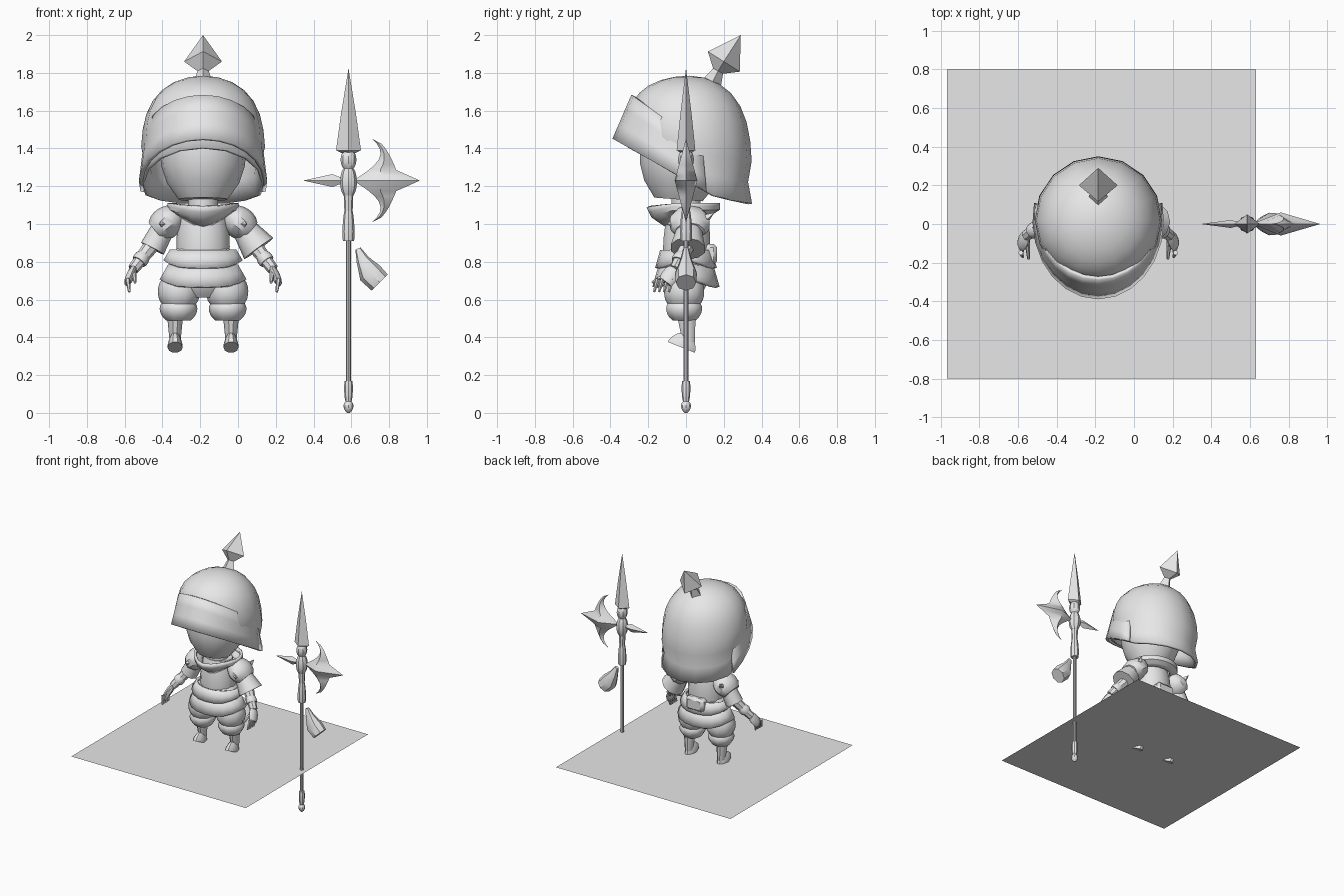
import bpy, bmesh, math
from math import sin, cos, pi
from mathutils import Vector, Matrix

cube = bpy.data.objects.get("Cube")
if cube:
    bpy.data.objects.remove(cube, do_unlink=True)

grey = bpy.data.materials.new("plain_grey")
grey.use_nodes = True
grey.diffuse_color = (.8, .8, .8, 1)
grey.node_tree.nodes["Principled BSDF"].inputs["Base Color"].default_value = grey.diffuse_color

FIGURE = Vector((-.185, 0, 0))   # centre line of the figure
POLE = Vector((.585, 0, 0))      # centre line of the polearm
WORLD = Vector()
FLOOR = .347


def finish(name, bm, thickness=0):
    bmesh.ops.remove_doubles(bm, verts=bm.verts, dist=.0005)
    bmesh.ops.recalc_face_normals(bm, faces=bm.faces)
    mesh = bpy.data.meshes.new(name)
    bm.to_mesh(mesh)
    bm.free()
    mesh.materials.append(grey)
    part = bpy.data.objects.new(name, mesh)
    bpy.context.collection.objects.link(part)
    if thickness:
        solidify = part.modifiers.new("thickness", "SOLIDIFY")
        solidify.thickness = thickness
        solidify.offset = 0
    bpy.ops.object.select_all(action="DESELECT")
    part.select_set(True)
    bpy.context.view_layer.objects.active = part
    bpy.ops.object.shade_smooth_by_angle(angle=math.radians(40))


def bridge(bm, rows, closed):
    for lower, upper in zip(rows, rows[1:]):
        count = len(lower)
        for i in range(count if closed else count - 1):
            j = (i + 1) % count
            bm.faces.new((lower[i], lower[j], upper[j], upper[i]))


def tube(name, joints, sides=10, flat=1, origin=FIGURE):
    """Capped loft through (point, radius) joints; flat scales its depth."""
    bm = bmesh.new()
    points = [Vector(point) for point, radius in joints]
    last = len(points) - 1
    rows = []
    for i, (point, radius) in enumerate(joints):
        along = (points[min(i + 1, last)] - points[max(i - 1, 0)]).normalized()
        across = Vector((0, 1, 0)).cross(along).normalized()
        depth = along.cross(across) * flat
        angles = [math.tau * k / sides for k in range(sides)]
        rows.append([bm.verts.new(origin + points[i] + (across * cos(a) + depth * sin(a)) * radius)
                     for a in angles])
    bridge(bm, rows, True)
    bm.faces.new(rows[0])
    bm.faces.new(rows[-1])
    finish(name, bm)


def spindle(name, start, end, start_radius, end_radius, bulge=0, **options):
    """Straight tapered limb that may swell in the middle."""
    steps = 6 if bulge else 1
    start, end = Vector(start), Vector(end)
    joints = []
    for k in range(steps + 1):
        t = k / steps
        swell = bulge * max(0, sin(pi * t)) ** .7
        joints.append((start.lerp(end, t), start_radius + (end_radius - start_radius) * t + swell))
    tube(name, joints, **options)


def shell(name, rule, steps, sides=18, span=math.tau):
    """Thin sheet: rule(angle from the front, height fraction) gives a point."""
    bm = bmesh.new()
    closed = span == math.tau
    columns = sides if closed else sides + 1
    rows = [[bm.verts.new(FIGURE + Vector(rule(span * (i / sides - .5), k / steps)))
             for i in range(columns)] for k in range(steps + 1)]
    bridge(bm, rows, closed)
    finish(name, bm, thickness=.02)


# Ground sheet
bm = bmesh.new()
bmesh.ops.create_grid(bm, x_segments=1, y_segments=1, size=.8,
                      matrix=Matrix.Translation((-.168, 0, FLOOR)))
finish("ground_sheet", bm)


# Helmet: dome over a slanted rim, with a raised visor
def rim_height(y):
    return max(1.22 - .57 * y, 1.17 - .2 * y)


def dome(angle, t):
    h = sin(pi / 2 * t)
    spread = math.sqrt(max(0, 1 - h ** 4)) - 3 * h * max(0, .3 - h)
    x, y = .32 * sin(angle), -.32 * cos(angle)
    low = rim_height(y)
    return x * spread, .02 + y * spread, low + (1.775 - low) * h


def visor(angle, t):
    low = rim_height(-.4 * cos(angle))
    high = 1.46 + .22 * cos(angle)
    return ((.33 - .03 * t) * sin(angle), .02 - (.4 - .1 * t) * cos(angle),
            low + (high - low) * t)


shell("helmet_dome", dome, steps=9, sides=16)
shell("helmet_visor", visor, steps=3, sides=14, span=pi * 1.14)
tube("helmet_finial", [((0, .14, 1.75), .05), ((0, .17, 1.81), .03),
                       ((0, .2, 1.86), .1), ((0, .29, 2), 0)], sides=4)

# Head and neck
spindle("head", (0, -.04, 1.13), (0, 0, 1.65), .13, .13, bulge=.1, sides=18)
spindle("neck", (0, 0, 1), (0, 0, 1.2), .08, .08)


# Pointed neck guard
def neck_guard(angle, t):
    front = max(0, cos(angle)) ** 3
    radius = .13 + .05 * min(1, t * 2)
    return (radius * sin(angle), .01 - (radius - .02 + .05 * front * t) * cos(angle),
            1.05 + .06 * t - .06 * front * (1 - .7 * t))


shell("neck_guard", neck_guard, steps=4)

# Torso armour with flared waist tiers
spindle("breastplate", (0, 0, .78), (0, .01, 1.08), .13, .11, bulge=.02, flat=.9, sides=14)
spindle("hips", (0, 0, .61), (0, 0, .78), .1, .16, bulge=.04, flat=.7)
for name, top, bottom, narrow, wide in (("waist_plate", .86, .765, .17, .205),
                                        ("skirt_plate", .78, .665, .18, .225)):
    def tier(angle, t):
        radius = narrow + (wide - narrow) * t
        lift = .04 * t * sin(angle) ** 4
        return radius * sin(angle), -.75 * radius * cos(angle), top + (bottom - top) * t + lift
    shell(name, tier, steps=2)
spindle("waist_lip", (0, 0, .84), (0, 0, .88), .17, .13, flat=.8, sides=18)

# Back pouch
bm = bmesh.new()
bmesh.ops.create_cube(bm, size=1, matrix=Matrix.LocRotScale(
    FIGURE + Vector((0, .12, .84)), None, Vector((.16, .09, .11))))
bmesh.ops.bevel(bm, geom=bm.edges[:], offset=.02, segments=1, affect="EDGES")
finish("back_pouch", bm)

for side, s in (("left", 1), ("right", -1)):
    # Legs
    thigh, knee, shin = s * .125, s * .13, s * .148
    spindle(side + "_breeches", (thigh, -.01, .71), (knee, -.01, .575), .09, .09, bulge=.022)
    spindle(side + "_knee_cuff", (knee, -.01, .58), (knee, -.01, .49), .09, .065, bulge=.02)
    spindle(side + "_calf", (shin, 0, .54), (shin, .015, .37), .045, .028, flat=1.2)
    spindle(side + "_foot", (shin, -.025, FLOOR), (shin, 0, .41), .04, .02, bulge=.005, flat=2)

    # Shoulder armour, flared wider on the left
    flare = .095 if s > 0 else .068
    reach = s * (.2 + flare)
    spindle(side + "_shoulder_plate", (s * .13, .02, 1.06), (s * .25, .02, .96),
            .05, .06, bulge=.03, flat=1.3)
    spindle(side + "_upper_arm_plate", (s * .2, .02, 1), (reach, .01, .87), .06, flare)
    for y, z in ((.15, 1.06), (-.1, 1)):
        spindle(side + "_shoulder_point", (s * .2, y * .4, 1), (s * .23, y, z), .05, 0, sides=4)

    # Forearm, cuff and hand
    elbow, wrist = Vector((s * .27, .01, .89)), Vector((s * .37, -.06, .76))
    knuckle = Vector((s * .4, -.11, .69))
    spindle(side + "_forearm", elbow, wrist, .042, .03, sides=8)
    spindle(side + "_cuff", elbow.lerp(wrist, .4), elbow.lerp(wrist, .7), .034, .04, bulge=.005)
    spindle(side + "_palm", wrist, knuckle, .018, .018, bulge=.005, flat=2, sides=8)
    for k in range(4):
        base = knuckle + Vector((0, .026 * (k - 1.5), .02))
        spindle(side + "_finger", base, base + Vector((-s * .01, -.02, -.07)), .013, .007, sides=6)
    spindle(side + "_thumb", wrist, wrist + Vector((-s * .01, -.12, -.07)), .018, .007, sides=6)

# Polearm
for name, low, high, start, end, bulge in (
        ("shaft", .02, .95, .013, .013, 0),
        ("shaft_tip", 0, .06, .006, .016, .015),
        ("shaft_ferrule", .06, .17, .016, .02, .005),
        ("grip_socket", .91, 1.07, .03, .022, .005),
        ("long_socket", 1.07, 1.17, .022, .026, 0),
        ("head_socket", 1.15, 1.3, .026, .024, .02),
        ("point_socket", 1.29, 1.39, .024, .024, .018)):
    spindle(name, (0, 0, low), (0, 0, high), start, end, bulge=bulge, sides=8, origin=POLE)
tube("spear_point", [((0, 0, 1.37), .025), ((0, 0, 1.39), .066), ((0, 0, 1.58), .04),
                     ((0, 0, 1.825), 0)], sides=4, flat=.75, origin=POLE)
HUB = POLE + Vector((0, 0, 1.23))
tube("rear_spike", [((0, 0, 0), .02), ((-.05, 0, 0), .02), ((-.085, 0, 0), .034),
                    ((-.24, 0, 0), 0)], sides=4, flat=.6, origin=HUB)

# Axe blade: two swept horns and a central point, thickest along its middle
bm = bmesh.new()
rows = []
for k in range(-8, 9):
    u = abs(k) / 8
    inner = .025 + .145 * sin(2.4 * u)
    outer = .123 + .15 * math.sqrt(1 - u) + .105 * max(0, 1 - 4 * u)
    middle = inner + (outer - inner) * .42
    ridge = .06 * (1 - u)
    z = .222 * k / 8
    rows.append([bm.verts.new(HUB + Vector((x, y, z))) for x, y in
                 ((inner, 0), (middle, ridge), (outer, 0), (middle, -ridge))])
bridge(bm, rows, True)
finish("axe_blade", bm)

# Hanging bell-shaped horn
tube("hanging_horn", [((.635, 0, .87), .015), ((.66, 0, .81), .035), ((.7, 0, .74), .065),
                      ((.75, 0, .69), .06)], sides=8, flat=.9, origin=WORLD)
